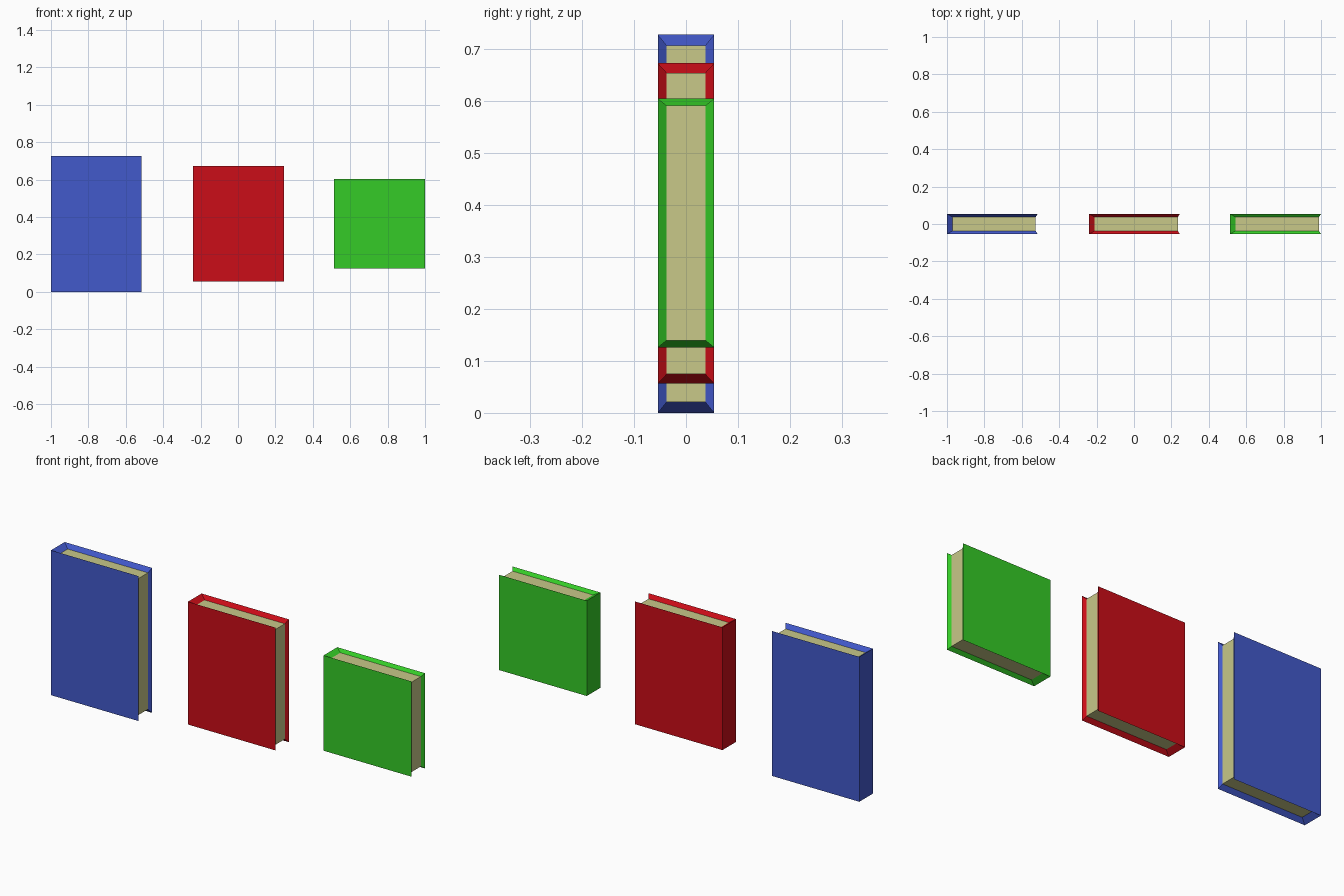
import bpy, bmesh

if "Cube" in bpy.data.objects:
    bpy.data.objects.remove(bpy.data.objects["Cube"])


def material(name, rgb):
    m = bpy.data.materials.new(name)
    m.diffuse_color = (*rgb, 1)
    m.use_nodes = True
    m.node_tree.nodes["Principled BSDF"].inputs["Base Color"].default_value = m.diffuse_color
    return m


pages = material("page_paper", (0.58, 0.58, 0.25))


# A closed book: a box whose top, bottom and fore-edge are inset as paper
def book(name, x0, x1, z0, z1, inset_z, rgb):
    outer_y, page_y = 0.054, 0.037
    page_x0, page_x1 = x0 + 0.029, x1 - 0.011
    cx, cz = (x0 + x1) / 2, (z0 + z1) / 2
    bm = bmesh.new()
    bmesh.ops.create_cube(bm, size=1)
    for v in bm.verts:
        v.co = (cx + v.co.x * (x1 - x0), v.co.y * 2 * outer_y, cz + v.co.z * (z1 - z0))
    bm.normal_update()
    paper = [f for f in bm.faces if f.normal.x > 0.5 or abs(f.normal.z) > 0.5]
    bmesh.ops.inset_region(bm, faces=paper, thickness=0.01, use_boundary=True)
    # Sink the paper block between the covers
    for v in {v for f in paper for v in f.verts}:
        v.co = (page_x1 if v.co.x > cx else page_x0,
                page_y if v.co.y > 0 else -page_y,
                z1 - inset_z if v.co.z > cz else z0 + inset_z)
    for f in paper:
        f.material_index = 1
    bm.normal_update()
    me = bpy.data.meshes.new(name)
    bm.to_mesh(me)
    bm.free()
    me.materials.append(material(name + "_cover", rgb))
    me.materials.append(pages)
    bpy.context.collection.objects.link(bpy.data.objects.new(name, me))


book("tall_blue_book", -1.0, -0.515, 0.0, 0.727, 0.021, (0.055, 0.1, 0.6))
book("medium_red_book", -0.24, 0.245, 0.056, 0.672, 0.0185, (0.6, 0.004, 0.009))
book("short_green_book", 0.513, 1.0, 0.126, 0.604, 0.0135, (0.035, 0.6, 0.02))
